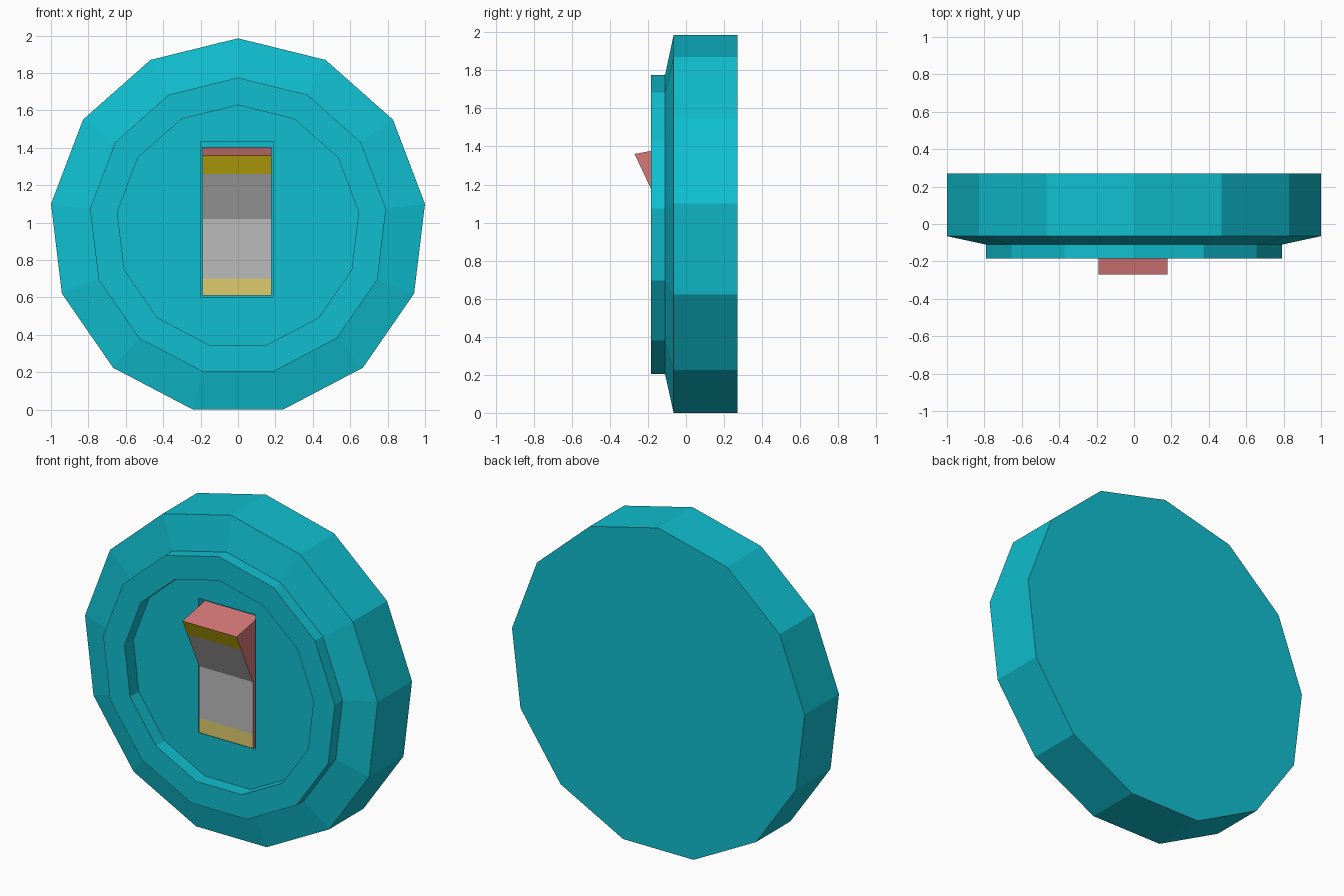
import bpy, bmesh, math

if "Cube" in bpy.data.objects:
    bpy.data.objects.remove(bpy.data.objects["Cube"])

SIDES = 13
CZ = 0.978          # height of the disc axis


def material(name, rgb):
    m = bpy.data.materials.new(name)
    m.diffuse_color = (*rgb, 1)
    m.use_nodes = True
    m.node_tree.nodes["Principled BSDF"].inputs["Base Color"].default_value = m.diffuse_color
    return m


def add_object(name, bm, mats=()):
    bmesh.ops.recalc_face_normals(bm, faces=bm.faces)
    me = bpy.data.meshes.new(name)
    bm.to_mesh(me)
    bm.free()
    for m in mats:
        me.materials.append(m)
    ob = bpy.data.objects.new(name, me)
    bpy.context.collection.objects.link(ob)
    return ob


teal = material("teal", (0.005, 0.52, 0.63))
pink = material("pink", (0.68, 0.19, 0.19))
gold = material("gold", (0.70, 0.53, 0.005))
grey = material("grey", (0.5, 0.5, 0.5))
straw = material("straw", (0.74, 0.60, 0.15))

# Disc body: (radius, y) profile swept around the axis, back to recessed floor
profile = [(1.007, 0.27), (1.007, -0.065), (0.797, -0.11),
           (0.797, -0.185), (0.65, -0.185), (0.65, -0.10)]
bm = bmesh.new()
rings = []
for r, y in profile:
    angles = [2 * math.pi * k / SIDES for k in range(SIDES)]
    rings.append([bm.verts.new((r * math.sin(a), y, CZ + r * math.cos(a))) for a in angles])
for a, b in zip(rings, rings[1:]):
    for k in range(SIDES):
        n = (k + 1) % SIDES
        bm.faces.new((a[k], a[n], b[n], b[k]))
bm.faces.new(rings[0])
bm.faces.new(rings[-1])
disc = add_object("disc_body", bm, [teal])

# Slot cut into the floor for the switch
bm = bmesh.new()
bmesh.ops.create_cube(bm, size=1)
bmesh.ops.scale(bm, vec=(0.39, 0.25, 0.83), verts=bm.verts)
bmesh.ops.translate(bm, vec=(-0.005, -0.175, 1.018), verts=bm.verts)
cutter = add_object("slot_cutter", bm, [teal])
cutter.hide_render = True
cutter.hide_set(True)
cut = disc.modifiers.new("slot", 'BOOLEAN')
cut.operation = 'DIFFERENCE'
cut.solver = 'EXACT'
cut.object = cutter

# Rocker switch: side profile (y, z) extruded across x, one colour per band
side = [(-0.045, 1.403), (-0.27, 1.36), (-0.223, 1.26), (-0.11, 1.02),
        (-0.11, 0.70), (-0.11, 0.61), (-0.045, 0.61)]
bands = [0, 1, 2, 2, 3, 0, 0]
bm = bmesh.new()
left = [bm.verts.new((-0.19, y, z)) for y, z in side]
right = [bm.verts.new((0.18, y, z)) for y, z in side]
for i, band in enumerate(bands):
    j = (i + 1) % len(side)
    bm.faces.new((left[i], left[j], right[j], right[i])).material_index = band
bm.faces.new(left)
bm.faces.new(right)
add_object("rocker_switch", bm, [pink, gold, grey, straw])
